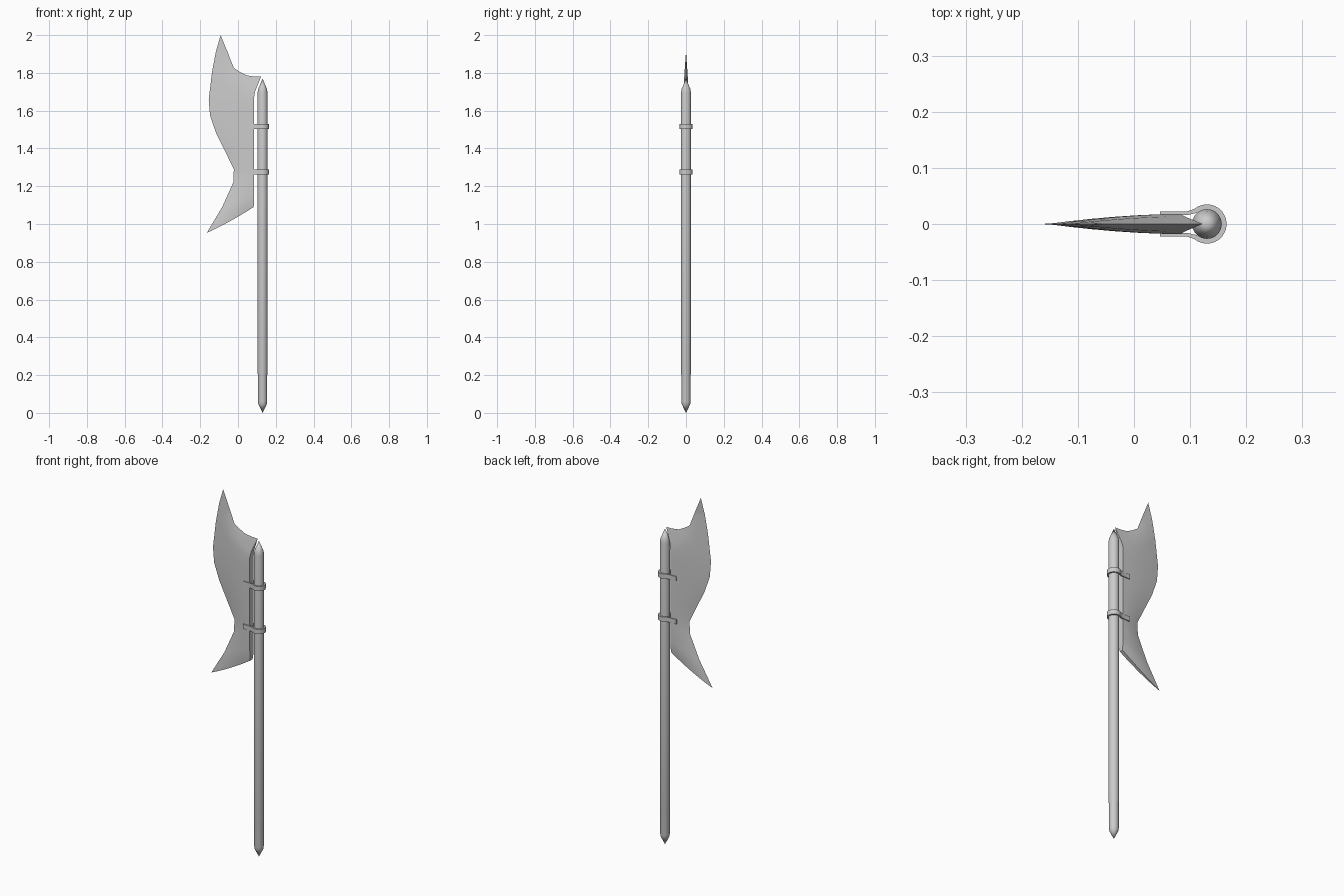
import bpy, bmesh, math

if "Cube" in bpy.data.objects:
    bpy.data.objects.remove(bpy.data.objects["Cube"])

CX = 0.13  # shaft axis


def finish(name, bm, angle=30):
    bmesh.ops.recalc_face_normals(bm, faces=bm.faces)
    me = bpy.data.meshes.new(name)
    bm.to_mesh(me)
    bm.free()
    ob = bpy.data.objects.new(name, me)
    bpy.context.collection.objects.link(ob)
    bpy.ops.object.select_all(action='DESELECT')
    ob.select_set(True)
    bpy.context.view_layer.objects.active = ob
    bpy.ops.object.shade_smooth_by_angle(angle=math.radians(angle))
    return ob


# Shaft: lathed profile with pointed ends
bm = bmesh.new()
prof = [(0, 0), (0.022, 0.045), (0.0245, 0.06), (0.0245, 0.2), (0.0265, 0.21),
        (0.0265, 1.695), (0.023, 1.715), (0, 1.77)]
vs = [bm.verts.new((CX + r, 0, z)) for r, z in prof]
es = [bm.edges.new(p) for p in zip(vs, vs[1:])]
bmesh.ops.spin(bm, geom=vs + es, cent=(CX, 0, 0), axis=(0, 0, 1),
               angle=2 * math.pi, steps=20)
bmesh.ops.remove_doubles(bm, verts=bm.verts, dist=1e-5)
finish("shaft", bm)

# Blade: rows from the thick back to the sharp front edge
# (back x, back z, front x, front z, sag, thickness factor)
rows = [(0.09, 1.70, -0.117, 1.913, -0.03, 0.75),
        (0.085, 1.67, -0.137, 1.807, -0.02, 1),
        (0.085, 1.60, -0.155, 1.66, 0, 1),
        (0.085, 1.53, -0.148, 1.574, 0, 1),
        (0.085, 1.46, -0.117, 1.484, 0, 1),
        (0.085, 1.38, -0.065, 1.378, 0, 1),
        (0.085, 1.30, -0.022, 1.29, 0, 1),
        (0.085, 1.23, -0.025, 1.22, 0, 1),
        (0.085, 1.16, -0.085, 1.087, 0, 1),
        (0.085, 1.12, -0.128, 1.016, 0.0, 0.9),
        (0.083, 1.09, -0.165, 0.953, -0.006, 0.55)]
N = 6
top = [(0.122, 1.78), (0.085, 1.781), (0.045, 1.787), (0.01, 1.805),
       (-0.022, 1.826), (-0.055, 1.91), (-0.092, 2.0)]
grid = [[(x, 0, z) for x, z in top]]
for bx, bz, fx, fz, sag, k in rows:
    line = []
    for i in range(N + 1):
        t = i / N
        line.append((bx + (fx - bx) * t, 0.018 * k * (1 - t ** 1.8),
                     bz + (fz - bz) * t + 4 * sag * t * (1 - t)))
    grid.append(line)
bm = bmesh.new()
sides = [[[bm.verts.new((x, s * y, z)) for x, y, z in row] for row in grid]
         for s in (-1, 1)]
for g in sides:
    for a, b in zip(g, g[1:]):
        for i in range(N):
            bm.faces.new((a[i], a[i + 1], b[i + 1], b[i]))
L, R = sides
for j in range(len(grid) - 1):      # back wall
    bm.faces.new((L[j][0], L[j + 1][0], R[j + 1][0], R[j][0]))
for i in range(N):                  # underside
    bm.faces.new((L[-1][i], L[-1][i + 1], R[-1][i + 1], R[-1][i]))
bmesh.ops.remove_doubles(bm, verts=bm.verts, dist=1e-5)
finish("blade", bm)


# Clasps: ring around the shaft with two arms gripping the blade
def path(r, y):
    half = [(0.046, y), (0.095, y)]
    a0, n = math.radians(130), 10
    half += [(CX + r * math.cos(a0 * (1 - i / n)), r * math.sin(a0 * (1 - i / n)))
             for i in range(n)]
    return half + [(CX + r, 0)] + [(x, -y) for x, y in reversed(half)]


for name, z in (("upper_clasp", 1.517), ("lower_clasp", 1.276)):
    bm = bmesh.new()
    h = 0.013
    loops = [[bm.verts.new((x, y, z + dz)) for x, y in path(r, w)]
             for r, w, dz in ((0.035, 0.0225, -h), (0.035, 0.0225, h),
                              (0.026, 0.016, h), (0.026, 0.016, -h))]
    for a, b in zip(loops, loops[1:] + loops[:1]):
        for i in range(len(a) - 1):
            bm.faces.new((a[i], a[i + 1], b[i + 1], b[i]))
    for e in (0, -1):
        bm.faces.new([l[e] for l in loops])
    finish(name, bm)
